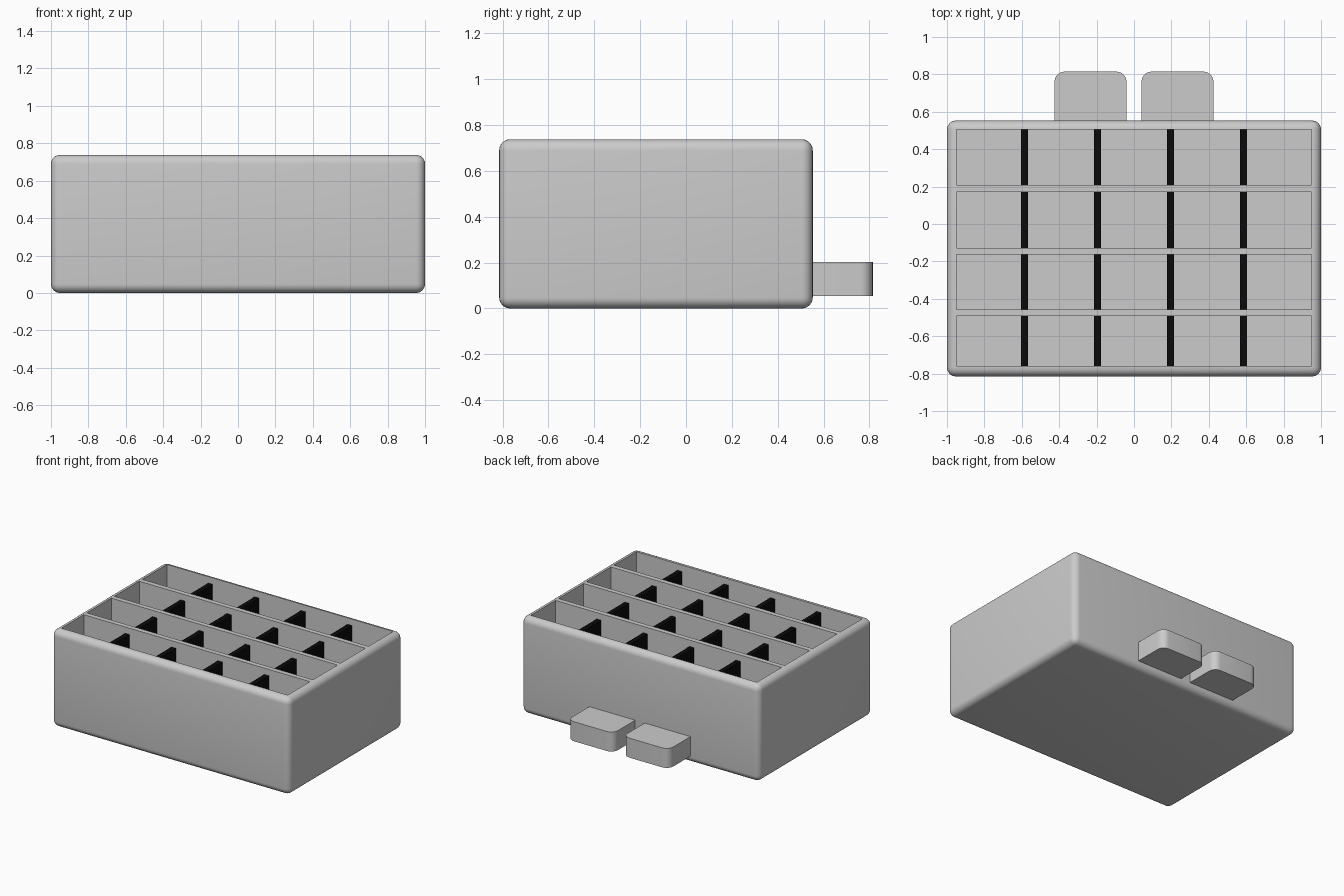
import bpy, bmesh

if "Cube" in bpy.data.objects:
    bpy.data.objects.remove(bpy.data.objects["Cube"])


def box(name, x, y, z):
    """Box spanning the given (min, max) ranges."""
    bm = bmesh.new()
    bmesh.ops.create_cube(bm, size=1)
    for v in bm.verts:
        for i, (lo, hi) in enumerate((x, y, z)):
            v.co[i] = hi if v.co[i] > 0 else lo
    mesh = bpy.data.meshes.new(name)
    bm.to_mesh(mesh)
    bm.free()
    obj = bpy.data.objects.new(name, mesh)
    bpy.context.collection.objects.link(obj)
    return obj


def round_edges(obj, radius, test=lambda a, b: True):
    """Round the edges of a box whose end points pass the test."""
    bm = bmesh.new()
    bm.from_mesh(obj.data)
    edges = [e for e in bm.edges if test(e.verts[0].co, e.verts[1].co)]
    bmesh.ops.bevel(bm, geom=edges, offset=radius, segments=6, profile=0.5,
                    affect='EDGES', clamp_overlap=True)
    bm.to_mesh(obj.data)
    bm.free()


def smooth(obj):
    bpy.ops.object.select_all(action='DESELECT')
    obj.select_set(True)
    bpy.context.view_layer.objects.active = obj
    bpy.ops.object.shade_smooth_by_angle(angle=0.52)


FLOOR, TOP = 0.05, 0.738
ROWS = [(-0.76, -0.493), (-0.456, -0.163), (-0.127, 0.172), (0.209, 0.505)]

# Rounded case with four long open compartments
case = box("case", (-1, 1), (-0.815, 0.553), (0, TOP))
round_edges(case, 0.048)
for i, row in enumerate(ROWS):
    cutter = box(f"compartment_cutter_{i}", (-0.95, 0.95), row, (FLOOR, 1))
    cutter.hide_render = True
    cut = case.modifiers.new("compartment", 'BOOLEAN')
    cut.operation = 'DIFFERENCE'
    cut.solver = 'EXACT'
    cut.object = cutter

# Bake the cuts, then drop the cutters
graph = bpy.context.evaluated_depsgraph_get()
cut_mesh = bpy.data.meshes.new_from_object(case.evaluated_get(graph))
case.modifiers.clear()
case.data = cut_mesh
for obj in list(bpy.data.objects):
    if obj.hide_render:
        bpy.data.objects.remove(obj)
smooth(case)

# Black dividers, set a little below the rim
black = bpy.data.materials.new("black")
black.diffuse_color = (0.003, 0.003, 0.003, 1)
black.use_nodes = True
black.node_tree.nodes["Principled BSDF"].inputs["Base Color"].default_value = black.diffuse_color
for i, row in enumerate(ROWS):
    for j, x in enumerate((-0.585, -0.195, 0.195, 0.585)):
        divider = box(f"divider_{i}_{j}", (x - 0.019, x + 0.019), row, (FLOOR, 0.69))
        divider.data.materials.append(black)

# Two feet at the back with rounded outer corners
for side, x in (("left", (-0.425, -0.04)), ("right", (0.04, 0.425))):
    foot = box(f"{side}_foot", x, (0.54, 0.815), (0.055, 0.203))
    round_edges(foot, 0.055,
                lambda a, b: abs(a.z - b.z) > 0.1 and a.y > 0.7)
    smooth(foot)
